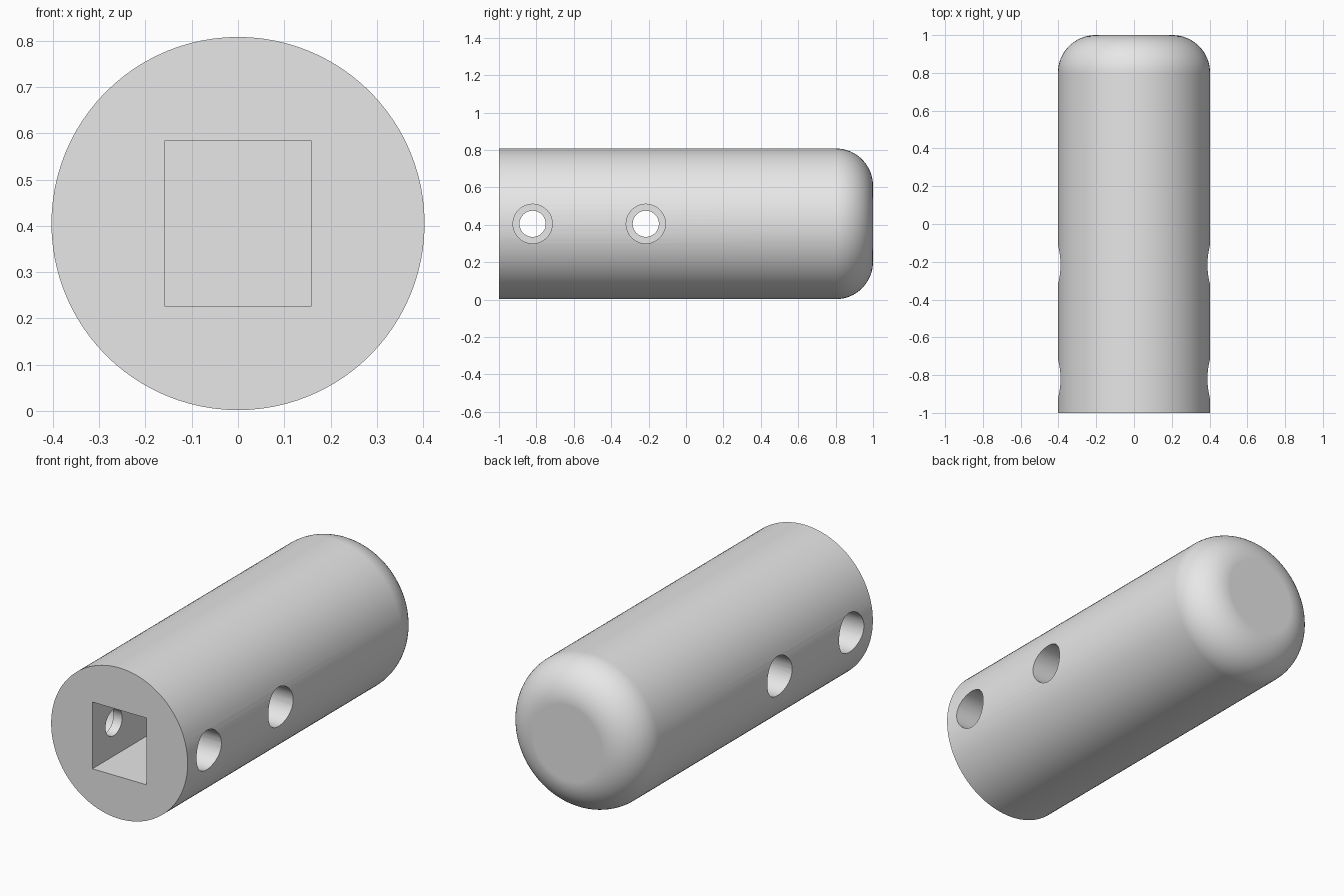
import bpy, bmesh, math
from mathutils import Matrix, Vector

if "Cube" in bpy.data.objects:
    bpy.data.objects.remove(bpy.data.objects["Cube"], do_unlink=True)

RADIUS, FILLET, MID_Z = 0.403, 0.2, 0.405
BORE, COUNTERBORE, STEP_X = 0.07, 0.105, 0.21

grey = bpy.data.materials.new("plain_grey")
grey.use_nodes = True
grey.diffuse_color = (0.8, 0.8, 0.8, 1)
grey.node_tree.nodes["Principled BSDF"].inputs["Base Color"].default_value = (0.8, 0.8, 0.8, 1)


def add_object(name, bm):
    bmesh.ops.recalc_face_normals(bm, faces=bm.faces)
    mesh = bpy.data.meshes.new(name)
    bm.to_mesh(mesh)
    bm.free()
    mesh.materials.append(grey)
    obj = bpy.data.objects.new(name, mesh)
    bpy.context.collection.objects.link(obj)
    return obj


def lathe(name, profile, axis, centre, segments):
    """Closed solid turned from (position along axis, radius) points."""
    bm = bmesh.new()
    turn = Vector((0, 0, 1)).rotation_difference(Vector(axis)).to_matrix().to_4x4()
    place = Matrix.Translation(centre) @ turn
    angles = [math.tau * i / segments for i in range(segments)]
    rings = [[bm.verts.new(place @ Vector((r * math.cos(a), r * math.sin(a), t)))
              for a in angles] for t, r in profile]
    for low, high in zip(rings, rings[1:]):
        for i in range(segments):
            j = (i + 1) % segments
            bm.faces.new((low[i], low[j], high[j], high[i]))
    bm.faces.new(rings[0])
    bm.faces.new(rings[-1])
    return add_object(name, bm)


# Round body with a filleted back end
profile = [(-1, RADIUS)]
for i in range(17):
    a = math.pi / 2 * i / 16
    profile.append((1 - FILLET + FILLET * math.sin(a),
                    RADIUS - FILLET + FILLET * math.cos(a)))
body = lathe("handle_body", profile, (0, 1, 0), (0, 0, MID_Z), 96)

# Rectangular socket in the front end
bm = bmesh.new()
bmesh.ops.create_cube(bm, size=1, matrix=Matrix.Translation((0, -0.6, MID_Z))
                      @ Matrix.Diagonal((0.318, 1.2, 0.356, 1)))
cutters = [add_object("socket_cutter", bm)]

# Two counterbored cross holes
drill = [(-0.5, COUNTERBORE), (-STEP_X, COUNTERBORE), (-STEP_X, BORE),
         (STEP_X, BORE), (STEP_X, COUNTERBORE), (0.5, COUNTERBORE)]
for y in (-0.82, -0.215):
    cutters.append(lathe("hole_cutter", drill, (1, 0, 0), (0, y, MID_Z), 48))

# Cut the body, then remove the cutters
bpy.ops.object.select_all(action="DESELECT")
body.select_set(True)
bpy.context.view_layer.objects.active = body
for cutter in cutters:
    cutter.hide_render = True
    cut = body.modifiers.new("cut", "BOOLEAN")
    cut.operation, cut.solver, cut.object = "DIFFERENCE", "EXACT", cutter
    bpy.ops.object.modifier_apply(modifier=cut.name)
    bpy.data.objects.remove(cutter, do_unlink=True)

# Smooth round surfaces, crisp edges
bpy.ops.object.shade_smooth_by_angle(angle=math.radians(30))
weighted = body.modifiers.new("even_shading", "WEIGHTED_NORMAL")
weighted.keep_sharp = True
